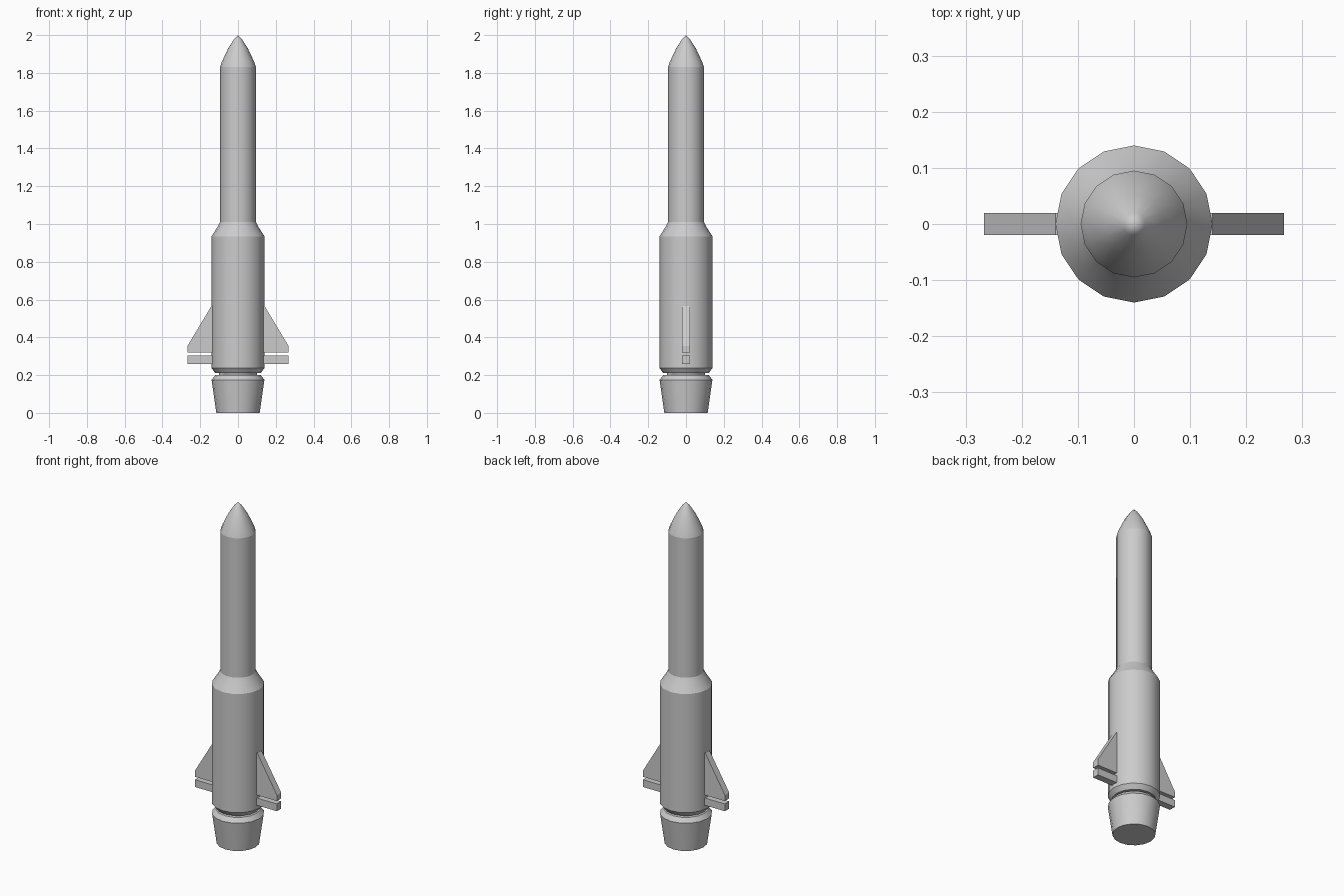
import bpy, bmesh, math

cube = bpy.data.objects.get("Cube")
if cube:
    bpy.data.objects.remove(cube, do_unlink=True)

SIDES = 16
grey = bpy.data.materials.new("light_grey")
grey.use_nodes = True
COLOUR = (0.6, 0.6, 0.6, 1)
grey.diffuse_color = COLOUR
grey.node_tree.nodes["Principled BSDF"].inputs["Base Color"].default_value = COLOUR


def finish(name, bm, smooth=False):
    bmesh.ops.recalc_face_normals(bm, faces=bm.faces)
    mesh = bpy.data.meshes.new(name)
    bm.to_mesh(mesh)
    bm.free()
    mesh.materials.append(grey)
    obj = bpy.data.objects.new(name, mesh)
    bpy.context.collection.objects.link(obj)
    if smooth:
        bpy.ops.object.select_all(action="DESELECT")
        obj.select_set(True)
        bpy.context.view_layer.objects.active = obj
        bpy.ops.object.shade_smooth_by_angle(angle=math.radians(28))
    return obj


def lathe(name, profile):
    """Closed turned part from (radius, height) points."""
    bm = bmesh.new()
    rings = []
    for r, z in profile:
        if r == 0:
            rings.append([bm.verts.new((0, 0, z))] * SIDES)
            continue
        angles = [math.tau * i / SIDES for i in range(SIDES)]
        rings.append([bm.verts.new((r * math.cos(a), r * math.sin(a), z)) for a in angles])
    for low, high in zip(rings, rings[1:]):
        for i in range(SIDES):
            j = (i + 1) % SIDES
            corners = [low[i], low[j], high[j], high[i]]
            bm.faces.new(list(dict.fromkeys(corners)))
    for ring in (rings[0], rings[-1]):
        if ring[0] is not ring[1]:
            bm.faces.new(ring)
    return finish(name, bm, True)


def plate(name, outline, thickness):
    """Flat part from (x, z) points, centred on y = 0."""
    bm = bmesh.new()
    front = [bm.verts.new((x, -thickness / 2, z)) for x, z in outline]
    face = bm.faces.new(front)
    new = bmesh.ops.extrude_face_region(bm, geom=[face])["geom"]
    verts = [v for v in new if isinstance(v, bmesh.types.BMVert)]
    bmesh.ops.translate(bm, verts=verts, vec=(0, thickness, 0))
    return finish(name, bm)


# Engine nozzle and the neck joining it to the booster
lathe("nozzle", [(0.115, 0), (0.14, 0.175), (0.12, 0.2)])
lathe("nozzle_neck", [(0.1, 0.19), (0.1, 0.22)])

# Wide lower stage with a chamfered base and a sloping shoulder
lathe("lower_stage", [(0.12, 0.21), (0.14, 0.237), (0.14, 0.935),
                      (0.108, 0.985), (0.095, 1.01)])

# Slim upper stage and pointed nose
lathe("upper_stage", [(0.095, 1.01), (0.095, 1.83)])
lathe("nose_cone", [(0.095, 1.83), (0.085, 1.86), (0.052, 1.93),
                    (0.02, 1.98), (0, 2.0)])

# Fins with a separate trailing flap on each side
for side, s in (("left", 1), ("right", -1)):
    fin = [(0.12, 0.32), (0.267, 0.32), (0.267, 0.355), (0.14, 0.567), (0.12, 0.567)]
    flap = [(0.12, 0.26), (0.267, 0.26), (0.267, 0.303), (0.12, 0.303)]
    plate(side + "_fin", [(s * x, z) for x, z in fin], 0.04)
    plate(side + "_fin_flap", [(s * x, z) for x, z in flap], 0.04)
